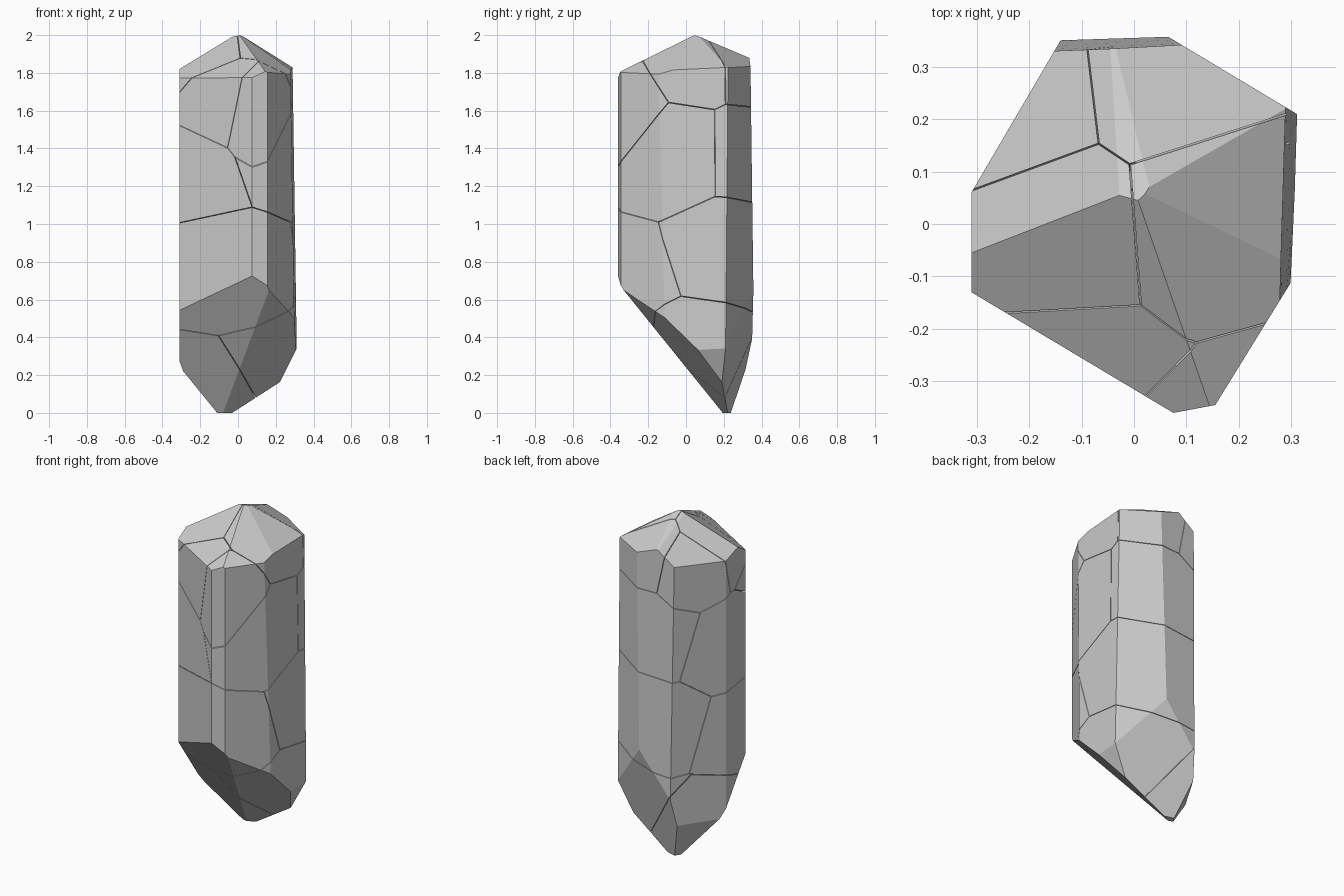
import bpy, bmesh
from mathutils import Vector

cube = bpy.data.objects.get("Cube")
if cube:
    bpy.data.objects.remove(cube, do_unlink=True)

stone = bpy.data.materials.new("pale_grey_stone")
stone.use_nodes = True
GREY = (0.6, 0.6, 0.6, 1)
stone.diffuse_color = GREY
stone.node_tree.nodes["Principled BSDF"].inputs["Base Color"].default_value = GREY

# Side outline of the prism, counter-clockwise
outline = [(.06, .36), (-.14, .35), (-.31, .06), (-.31, -.13),
           (.075, -.36), (.155, -.345), (.3, -.11), (.31, .21)]
lean = {7: 0, 6: .015, 0: .014}      # slight inward lean of some sides

# Facets as height planes: x, y, z of a point, slope in x, slope in y
top_facets = [
    (0, .05, 2.0, .37, .618),        # front
    (-.02, .05, 2.0, .75, -.36),     # left
    (0, .05, 1.997, .1, -.4),        # back ridge
    (.02, .06, 2.0, -.336, -.505),   # back right
    (.04, .08, 1.985, -.664, .067),  # right
    (.01, .05, 2.0, -.554, .297),    # front right
    (0, 0, 2.0, 0, 0),               # tip
]
bottom_facets = [
    (-.1, .2, 0, -.37, -1.41),       # front
    (-.05, .21, 0, .527, -.994),     # front right
    (.305, 0, .33, 2.0, 0),          # right
    (.06, .36, .655, 1.12, 3.96),    # back
    (-.1, .22, 0, -1.94, 1.17),      # back left
    (0, 0, 0, 0, 0),                 # tip
]


def slice_off(bm, point, normal):
    """Remove everything beyond a plane and close the cut."""
    cut = bmesh.ops.bisect_plane(
        bm, geom=bm.verts[:] + bm.edges[:] + bm.faces[:], dist=1e-6,
        plane_co=point, plane_no=normal, clear_outer=True)
    edges = [e for e in cut["geom_cut"]
             if isinstance(e, bmesh.types.BMEdge) and e.is_boundary]
    if edges:
        bmesh.ops.contextual_create(bm, geom=edges)


# Whole crystal, cut out of a block
crystal = bmesh.new()
bmesh.ops.create_cube(crystal, size=6)
for i, (x, y) in enumerate(outline):
    nx, ny = outline[(i + 1) % len(outline)]
    slice_off(crystal, Vector((x, y, .4)), Vector((ny - y, x - nx, 0)).normalized()
              + Vector((0, 0, lean.get(i, 0))))
for x, y, z, a, b in top_facets:
    slice_off(crystal, Vector((x, y, z)), Vector((-a, -b, 1)).normalized())
for x, y, z, a, b in bottom_facets:
    slice_off(crystal, Vector((x, y, z)), Vector((a, b, -1)).normalized())

# Shards: split the crystal between neighbouring centres, leaving hairline cracks
centres = {
    "tip_shard": (-.12, .1, .12), "lower_right_shard": (.15, .12, .3),
    "lower_front_shard": (-.05, -.1, .75), "lower_back_shard": (.1, .2, .85),
    "middle_left_shard": (-.12, -.02, 1.3), "middle_right_shard": (.15, -.05, 1.4),
    "middle_back_shard": (.06, .24, 1.4), "front_chip": (.12, -.32, 1.63),
    "top_front_shard": (-.05, -.2, 1.68), "top_left_shard": (-.13, 0, 1.85),
    "top_right_shard": (.13, .02, 1.85), "top_side_shard": (-.18, .22, 1.8),
    "top_back_shard": (.05, .27, 1.85),
}
HALF_GAP = .0015
for name, co in centres.items():
    centre = Vector(co)
    bm = crystal.copy()
    for other in centres.values():
        if other != co and bm.faces:
            away = (Vector(other) - centre).normalized()
            slice_off(bm, (Vector(other) + centre) / 2 - away * HALF_GAP, away)
    bmesh.ops.recalc_face_normals(bm, faces=bm.faces[:])
    mesh = bpy.data.meshes.new(name)
    bm.to_mesh(mesh)
    bm.free()
    mesh.materials.append(stone)
    bpy.context.collection.objects.link(bpy.data.objects.new(name, mesh))
crystal.free()
